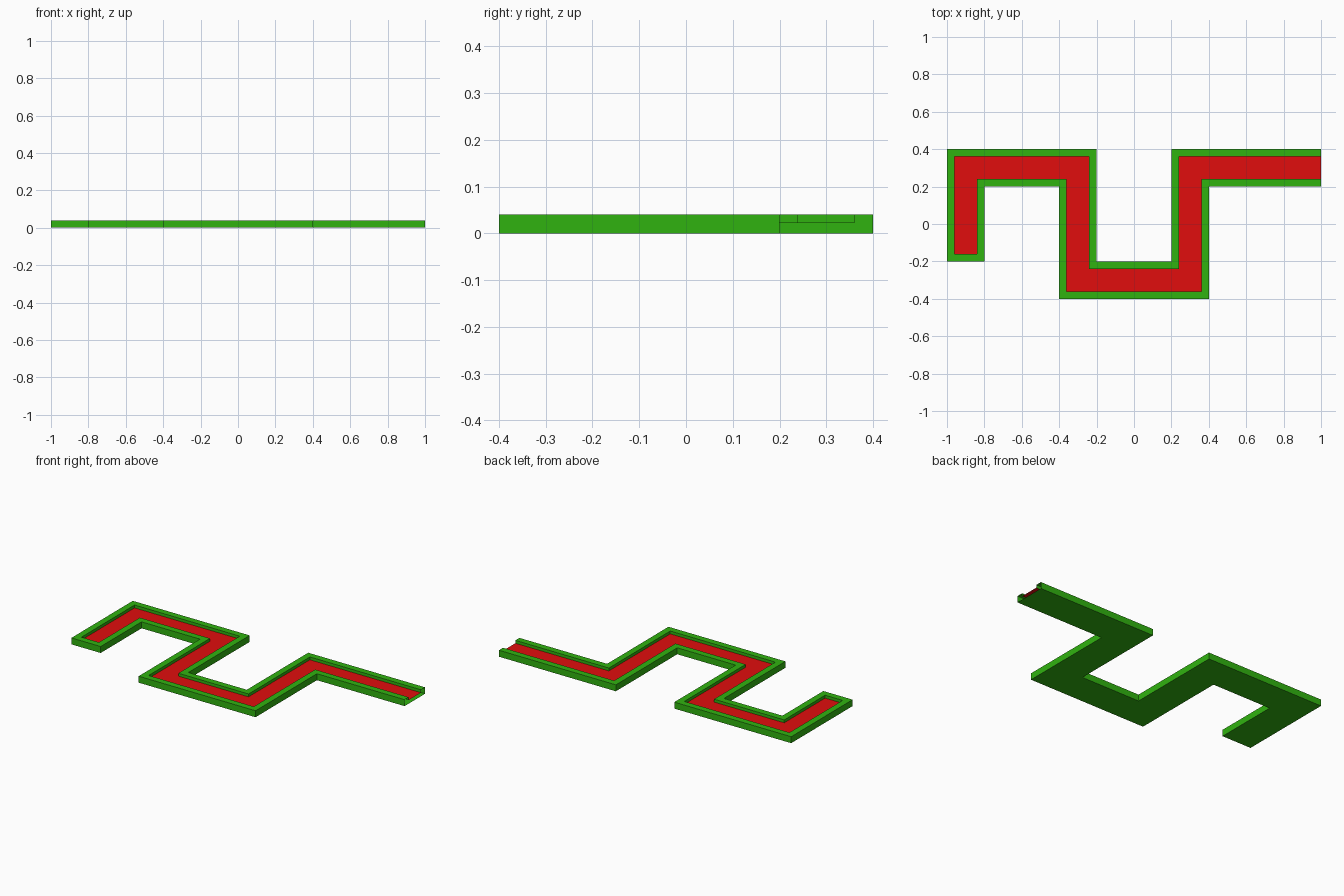
import bpy, bmesh
from mathutils import Vector

if "Cube" in bpy.data.objects:
    bpy.data.objects.remove(bpy.data.objects["Cube"])

# Centre line of the winding track
PATH = [Vector(p) for p in [(-0.9, -0.2), (-0.9, 0.3), (-0.3, 0.3), (-0.3, -0.3),
                            (0.3, -0.3), (0.3, 0.3), (1.0, 0.3)]]
# Cross-section: (offset to the right of the path, height)
OUT, INN, TOP, FLOOR = 0.1, 0.06, 0.04, 0.022
PROFILE = [(-OUT, 0), (-OUT, TOP), (-INN, TOP), (-INN, FLOOR),
           (INN, FLOOR), (INN, TOP), (OUT, TOP), (OUT, 0)]


def station(i):
    """Mitred cross-section at one path point; the channel starts inside the end wall."""
    dirs = [(PATH[k + 1] - PATH[k]).normalized() for k in (i - 1, i) if 0 <= k < len(PATH) - 1]
    right = sum((Vector((d.y, -d.x)) for d in dirs), Vector((0, 0)))
    pts = []
    for s, z in PROFILE:
        p = PATH[i] + right * s
        if i == 0 and abs(s) == INN:
            p = p + dirs[0] * (OUT - INN)
        pts.append((p.x, p.y, z))
    return pts


def sweep(name, columns, caps, color):
    """Sweep the chosen profile edges along the path and close the start."""
    bm = bmesh.new()
    rows = [[bm.verts.new(p) for p in station(i)] for i in range(len(PATH))]
    for a, b in zip(rows, rows[1:]):
        for j in columns:
            k = (j + 1) % len(PROFILE)
            bm.faces.new((a[j], a[k], b[k], b[j]))
    for cap in caps:
        bm.faces.new([rows[0][j] for j in cap])
    bmesh.ops.delete(bm, geom=[v for v in bm.verts if not v.link_faces], context='VERTS')
    mesh = bpy.data.meshes.new(name)
    bm.to_mesh(mesh)
    bm.free()
    mat = bpy.data.materials.new(name + "_color")
    mat.diffuse_color = color
    mat.use_nodes = True
    mat.node_tree.nodes["Principled BSDF"].inputs["Base Color"].default_value = mat.diffuse_color
    mesh.materials.append(mat)
    bpy.context.collection.objects.link(bpy.data.objects.new(name, mesh))


# Green trough: walls, rims, underside and closed start; the far end stays open
sweep("track_trough", [0, 1, 2, 4, 5, 6, 7],
      [(0, 7, 6, 1), (1, 6, 5, 2), (2, 5, 4, 3)], (0.03, 0.45, 0.005, 1))
# Red sunken floor
sweep("track_floor", [3], [], (0.75, 0.004, 0.004, 1))
